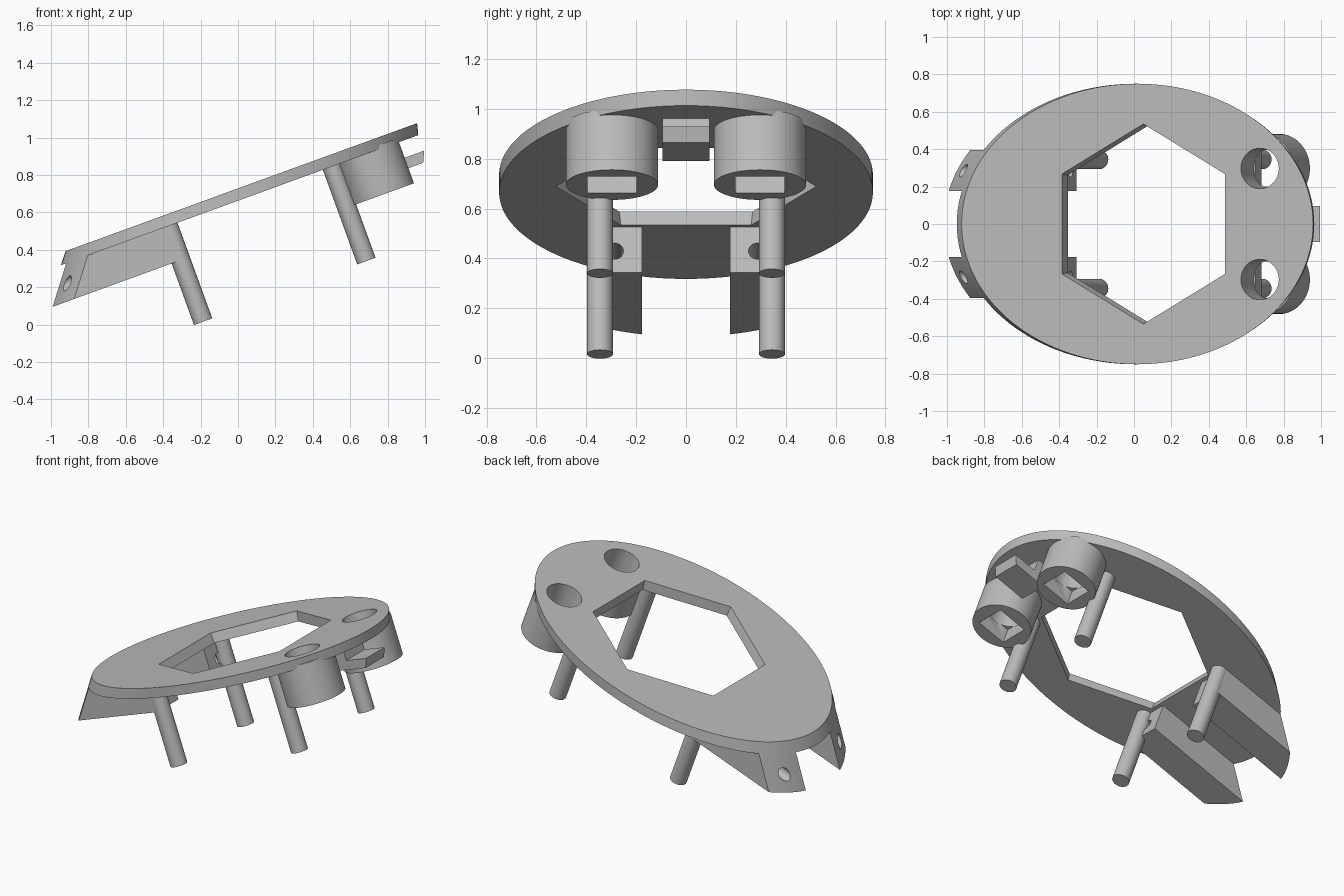
import bpy, bmesh, math
from mathutils import Matrix

if "Cube" in bpy.data.objects:
    bpy.data.objects.remove(bpy.data.objects["Cube"], do_unlink=True)

# Everything is built flat (plate top at z = 0), then tilted together
TILT = Matrix.Translation((0.018, 0, 0.735)) @ Matrix.Rotation(math.radians(-20), 4, "Y")
THICK = 0.062

grey = bpy.data.materials.new("light_grey")
grey.use_nodes = True
colour = (0.5, 0.5, 0.5, 1)
grey.diffuse_color = colour
grey.node_tree.nodes["Principled BSDF"].inputs["Base Color"].default_value = colour
parts = []


def loft(name, rings, part=True):
    """Skin a list of equal-length point rings and cap both ends."""
    bm = bmesh.new()
    loops = [[bm.verts.new(p) for p in ring] for ring in rings]
    n = len(loops[0])
    for a, b in zip(loops, loops[1:]):
        for i in range(n):
            j = (i + 1) % n
            bm.faces.new((a[i], a[j], b[j], b[i]))
    bm.faces.new(loops[0])
    bm.faces.new(loops[-1])
    bmesh.ops.recalc_face_normals(bm, faces=bm.faces)
    mesh = bpy.data.meshes.new(name)
    bm.to_mesh(mesh)
    bm.free()
    mesh.materials.append(grey)
    obj = bpy.data.objects.new(name, mesh)
    bpy.context.collection.objects.link(obj)
    if part:
        parts.append(obj)
    else:
        obj.hide_render = True
    return obj


def ring(x, y, z, rx, ry, n, turn=0.0):
    angles = [math.tau * i / n + turn for i in range(n)]
    return [(x + rx * math.cos(a), y + ry * math.sin(a), z) for a in angles]


def column(name, x, y, top, bottom, rx, ry, n=40, turn=0.0, part=True):
    return loft(name, [ring(x, y, top, rx, ry, n, turn), ring(x, y, bottom, rx, ry, n, turn)], part)


def box(name, x0, x1, y0, y1, z0, z1):
    def rect(z):
        return [(x0, y0, z), (x1, y0, z), (x1, y1, z), (x0, y1, z)]
    return loft(name, [rect(z0), rect(z1)])


def cut(obj, cutter):
    mod = obj.modifiers.new("cut", "BOOLEAN")
    mod.operation = "DIFFERENCE"
    mod.solver = "EXACT"
    mod.object = cutter
    bpy.context.view_layer.objects.active = obj
    bpy.ops.object.modifier_apply(modifier=mod.name)


def discard(cutter):
    bpy.data.objects.remove(cutter, do_unlink=True)


# Oval plate with a slanted rim and a hexagonal window
plate = loft("oval_plate", [ring(0, 0, 0, 1.0, 0.75, 128),
                            ring(-0.033, 0, -THICK, 1.017, 0.75, 128)])
window = loft("window_cutter", [ring(0.034, 0, 0.06, 0.55, 0.55, 6, math.pi / 6),
                                ring(0.034, 0, 0, 0.535, 0.535, 6, math.pi / 6),
                                ring(0.034, 0, -0.1, 0.515, 0.515, 6, math.pi / 6)], False)
cut(plate, window)
discard(window)


def rim(y, z):
    """Front end of a bracket, continuing the slant of the plate rim."""
    return -math.sqrt(1 - (y / 0.75) ** 2) + 0.76 * z


for side, s in (("left", 1), ("right", -1)):
    # Pegs
    column(f"{side}_rear_peg", 0.493, s * 0.345, -0.04, -0.6, 0.052, 0.052)
    column(f"{side}_front_peg", -0.438, s * 0.345, -0.04, -0.606, 0.052, 0.052)

    # Socket: round bore from above, square opening below
    boss = column(f"{side}_socket", 0.697, s * 0.297, -0.04, -0.296, 0.177, 0.185, 64)
    bore = column("bore_cutter", 0.697, s * 0.297, 0.1, -0.2, 0.108, 0.108, 48, 0, False)
    slot = column("slot_cutter", 0.697, s * 0.297, -0.19, -0.4, 0.138, 0.138, 4,
                  math.pi / 4, False)
    cut(plate, bore)
    cut(boss, bore)
    cut(boss, slot)
    discard(bore)
    discard(slot)

    # Bracket under the low end, with a small hole through it
    sections = []
    for i in range(11):
        y = 0.176 + 0.219 * i / 10
        sections.append([(-0.44, s * y, -0.055), (-0.44, s * y, -0.256),
                         (rim(y, -0.256), s * y, -0.256), (rim(y, -0.055), s * y, -0.055)])
    bracket = loft(f"{side}_bracket", sections)
    drill = column("drill_cutter", 0, 0, 0.6, -0.6, 0.034, 0.034, 24, 0, False)
    drill.data.transform(Matrix.Translation((-0.8, s * 0.285, -0.165))
                         @ Matrix.Rotation(math.pi / 2, 4, "Y"))
    cut(bracket, drill)
    discard(drill)

# Latch under the high end: stem and outward hook
box("latch_stem", 0.738, 0.83, -0.095, 0.095, -0.2, -0.05)
hook = [(0.738, -0.21), (0.958, -0.21), (0.985, -0.151), (0.738, -0.151)]
loft("latch_hook", [[(x, y, z) for x, z in hook] for y in (-0.095, 0.095)])

# Tilt all parts and smooth the curved sides
bpy.ops.object.select_all(action="DESELECT")
for obj in parts:
    obj.matrix_world = TILT
    obj.select_set(True)
bpy.context.view_layer.objects.active = plate
bpy.ops.object.shade_smooth_by_angle(angle=math.radians(30))
